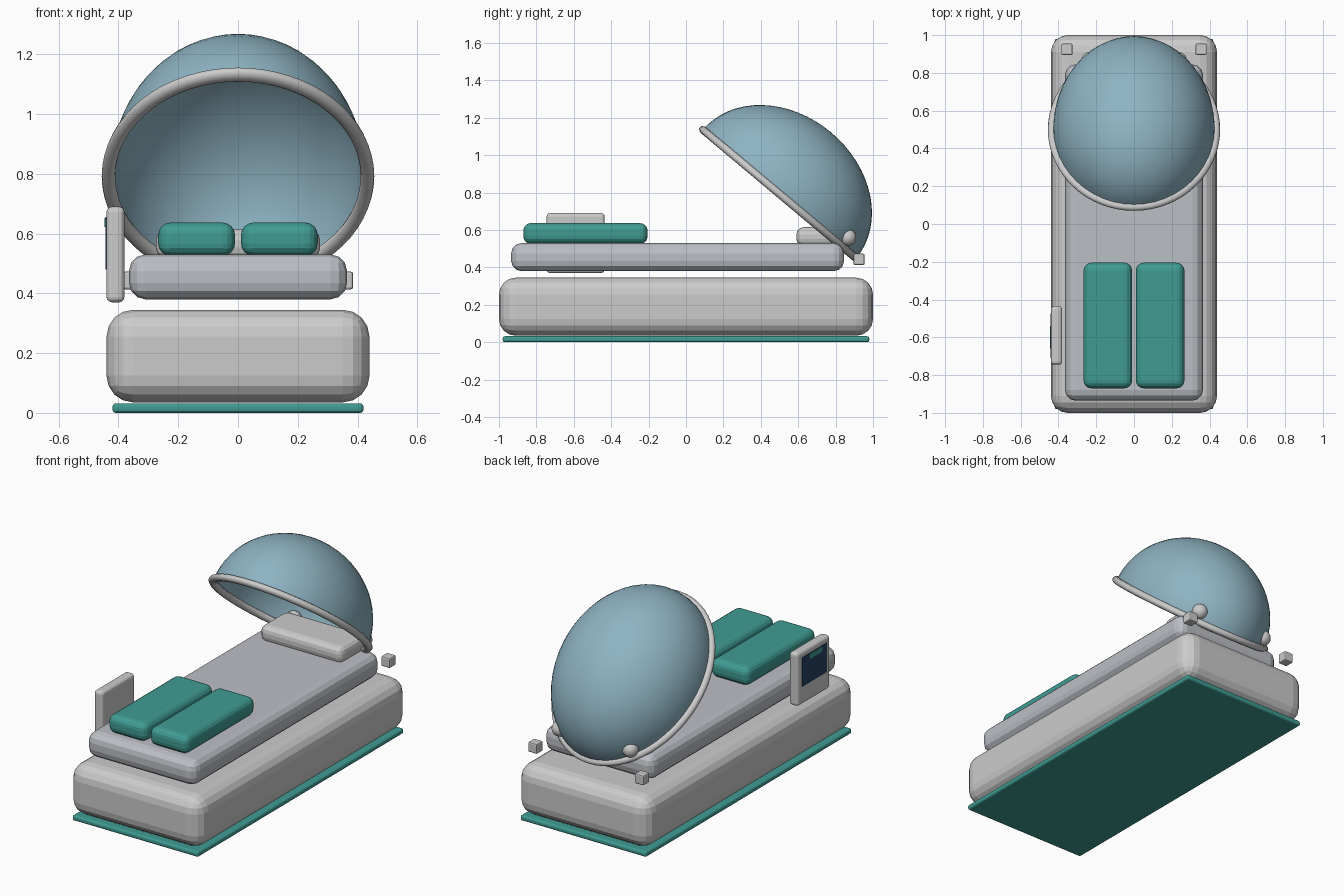
import bpy, bmesh
from math import radians
from mathutils import Matrix

if "Cube" in bpy.data.objects:
    bpy.data.objects.remove(bpy.data.objects["Cube"])


def material(name, rgb):
    m = bpy.data.materials.new(name)
    m.diffuse_color = (*rgb, 1)
    m.use_nodes = True
    m.node_tree.nodes["Principled BSDF"].inputs["Base Color"].default_value = m.diffuse_color
    return m


TEAL = material("teal", (0.05, 0.33, 0.29))
GLASS = material("blue_glass", (0.27, 0.45, 0.54))
FABRIC = material("pale_fabric", (0.50, 0.52, 0.56))
WHITE = material("white", (0.68, 0.68, 0.68))
NAVY = material("navy", (0.02, 0.05, 0.12))


def finish(name, bm, mat=None, smooth=False):
    me = bpy.data.meshes.new(name)
    for f in bm.faces:
        f.smooth = smooth
    bm.to_mesh(me)
    bm.free()
    ob = bpy.data.objects.new(name, me)
    bpy.context.collection.objects.link(ob)
    if mat:
        me.materials.append(mat)
    return ob


def box(name, xr, yr, zr, bevel=0, seg=3, mat=None):
    """Rounded box given by its extents on each axis."""
    bm = bmesh.new()
    bmesh.ops.create_cube(bm, size=1)
    for v in bm.verts:
        v.co = [(a + b) / 2 + c * (b - a) for (a, b), c in zip((xr, yr, zr), v.co)]
    if bevel:
        bmesh.ops.bevel(bm, geom=bm.edges[:], offset=bevel, segments=seg,
                        profile=0.5, affect='EDGES', clamp_overlap=True)
    return finish(name, bm, mat)


# Base, glowing floor strip, mattress and pillow
box("base", (-0.44, 0.44), (-1, 1), (0.035, 0.345), 0.09, 4)
box("floor_strip", (-0.42, 0.42), (-0.98, 0.98), (0, 0.032), 0.012, 3, TEAL)
box("mattress", (-0.365, 0.365), (-0.935, 0.845), (0.38, 0.53), 0.055, 3, FABRIC)
box("pillow", (-0.275, 0.275), (0.59, 0.845), (0.515, 0.615), 0.038, 3, WHITE)

# Mirrored parts: leg pads, hinge blocks, hinge knobs
for side, s in (("right", 1), ("left", -1)):
    box(side + "_leg_pad", sorted((s * 0.01, s * 0.267)), (-0.87, -0.205),
        (0.525, 0.637), 0.042, 4, TEAL)
    box(side + "_hinge_block", sorted((s * 0.325, s * 0.385)), (0.895, 0.955),
        (0.413, 0.473), 0.008, 2)
    bm = bmesh.new()
    bmesh.ops.create_uvsphere(bm, u_segments=24, v_segments=12, radius=0.045,
                              matrix=Matrix.Translation((s * 0.235, 0.865, 0.56)))
    finish(side + "_hinge_knob", bm, WHITE, True)

# Side control panel with screen and readout bar
box("control_panel", (-0.44, -0.38), (-0.745, -0.435), (0.37, 0.69), 0.018, 3)
box("screen", (-0.443, -0.42), (-0.71, -0.475), (0.48, 0.655), 0, 1, NAVY)
box("readout_bar", (-0.446, -0.43), (-0.66, -0.54), (0.622, 0.652), 0, 1, TEAL)

# Open canopy: half ellipsoid tilted back
tilt = Matrix.Translation((0, 0.5, 0.792)) @ Matrix.Rotation(radians(-40), 4, 'X')
bm = bmesh.new()
bmesh.ops.create_uvsphere(bm, u_segments=48, v_segments=32, radius=1)
bmesh.ops.delete(bm, geom=[v for v in bm.verts if v.co.z < -0.001], context='VERTS')
bm.transform(tilt @ Matrix.Diagonal((0.428, 0.535, 0.43, 1)))
finish("canopy", bm, GLASS, True)

# Canopy rim: stretched ring
bpy.ops.mesh.primitive_torus_add(major_segments=64, minor_segments=12,
                                 major_radius=0.433, minor_radius=0.023)
rim = bpy.context.object
rim.name = "canopy_rim"
rim.data.transform(tilt @ Matrix.Diagonal((1, 1.22, 0.9, 1)))
bpy.ops.object.shade_smooth()
